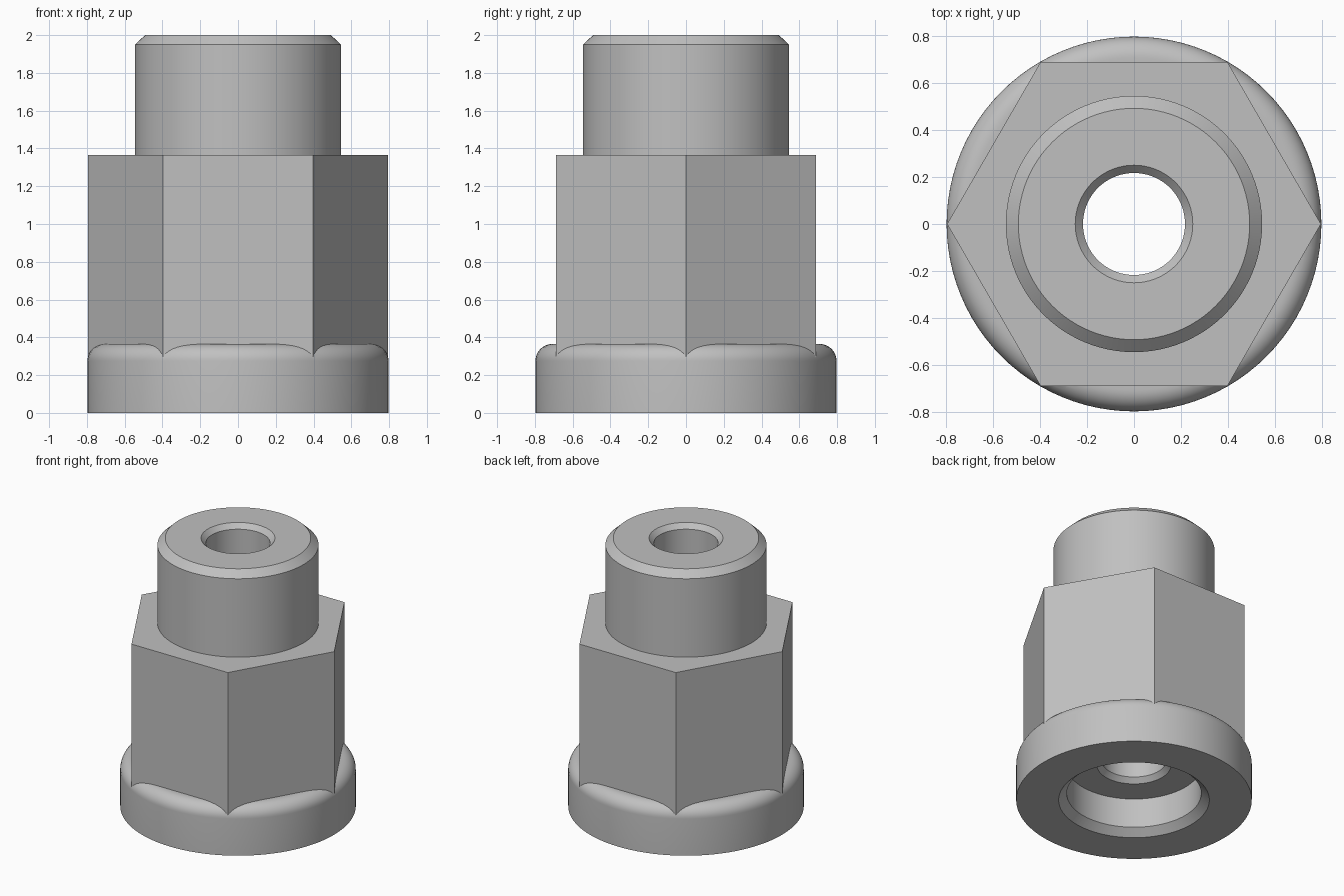
import bpy, bmesh, math

cube = bpy.data.objects.get("Cube")
if cube:
    bpy.data.objects.remove(cube, do_unlink=True)

SEGMENTS = 96

steel = bpy.data.materials.new("steel_grey")
steel.use_nodes = True
GREY = (0.53, 0.53, 0.53, 1.0)
steel.diffuse_color = GREY
steel.node_tree.nodes["Principled BSDF"].inputs["Base Color"].default_value = GREY


def finish(bm, name):
    bmesh.ops.recalc_face_normals(bm, faces=bm.faces)
    mesh = bpy.data.meshes.new(name)
    bm.to_mesh(mesh)
    bm.free()
    mesh.materials.append(steel)
    obj = bpy.data.objects.new(name, mesh)
    bpy.context.collection.objects.link(obj)
    return obj


def lathe(name, profile):
    """Revolve (radius, z) points around the z axis."""
    bm = bmesh.new()
    verts = [bm.verts.new((r, 0, z)) for r, z in profile]
    edges = [bm.edges.new(pair) for pair in zip(verts, verts[1:])]
    bmesh.ops.spin(bm, geom=verts + edges, cent=(0, 0, 0), axis=(0, 0, 1),
                   angle=math.tau, steps=SEGMENTS)
    bmesh.ops.remove_doubles(bm, verts=bm.verts, dist=0.0001)
    return finish(bm, name)


def hexagon(name, radius, bottom, top):
    """Hexagonal prism with corners on the x axis."""
    bm = bmesh.new()
    ring = [bm.verts.new((radius * math.cos(i * math.tau / 6),
                          radius * math.sin(i * math.tau / 6), bottom))
            for i in range(6)]
    base = bm.faces.new(ring)
    grown = bmesh.ops.extrude_face_region(bm, geom=[base], use_keep_orig=True)["geom"]
    bmesh.ops.translate(bm, vec=(0, 0, top - bottom),
                        verts=[g for g in grown if isinstance(g, bmesh.types.BMVert)])
    return finish(bm, name)


def combine(target, tool, operation):
    mod = target.modifiers.new(operation.lower(), 'BOOLEAN')
    mod.operation = operation
    mod.solver = 'EXACT'
    mod.object = tool
    bpy.context.view_layer.objects.active = target
    bpy.ops.object.modifier_apply(modifier=mod.name)
    bpy.data.objects.remove(tool, do_unlink=True)


# Round flange with a filleted top edge, and the chamfered collar above it
R, FILLET, FLANGE_TOP = 0.797, 0.09, 0.365
fillet = [(R - FILLET + FILLET * math.cos(i * math.pi / 20),
           FLANGE_TOP - FILLET + FILLET * math.sin(i * math.pi / 20))
          for i in range(11)]
body = lathe("flanged_hex_fitting",
             [(0, 0), (R, 0)] + fillet +
             [(0.545, FLANGE_TOP), (0.545, 1.95), (0.492, 2), (0, 2)])

# Hexagonal wrench section
combine(body, hexagon("hex_section", 0.795, 0.15, 1.365), 'UNION')

# Stepped through bore with chamfered mouths
combine(body, lathe("bore", [
    (0, -0.1), (0.51, -0.1), (0.51, 0), (0.455, 0.05), (0.455, 0.27),
    (0.25, 0.27), (0.217, 0.305), (0.217, 1.965), (0.25, 2),
    (0.25, 2.1), (0, 2.1)]), 'DIFFERENCE')

# Smooth round surfaces, crisp machined edges
bpy.ops.object.select_all(action='DESELECT')
body.select_set(True)
bpy.context.view_layer.objects.active = body
bpy.ops.object.shade_smooth_by_angle(angle=math.radians(25))
